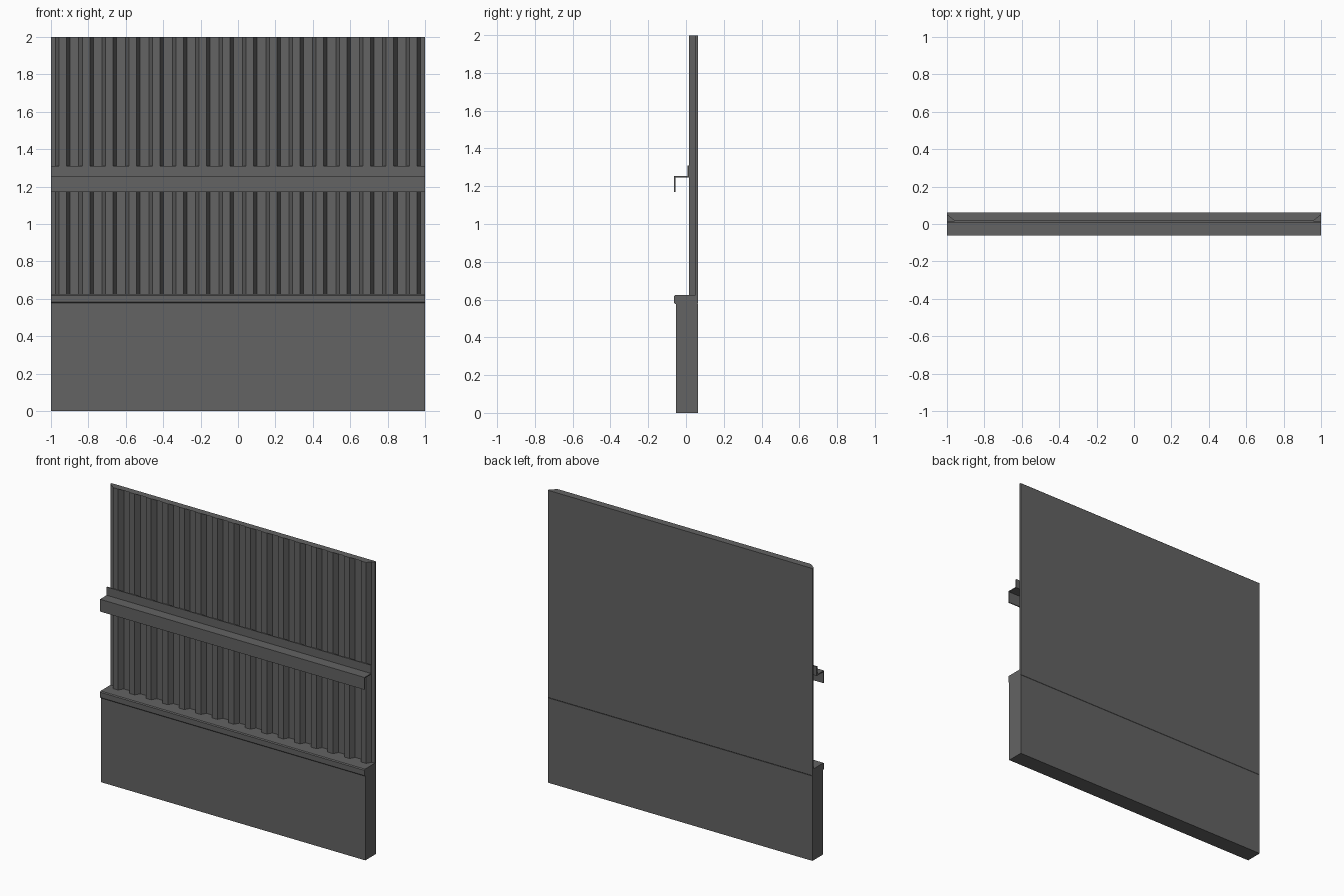
import bpy
import bmesh
from mathutils import Vector

cube = bpy.data.objects.get("Cube")
if cube:
    bpy.data.objects.remove(cube, do_unlink=True)

# Single dark grey finish
grey = bpy.data.materials.new("dark grey")
grey.use_nodes = True
colour = (0.125, 0.125, 0.125, 1)
grey.diffuse_color = colour
grey.node_tree.nodes["Principled BSDF"].inputs["Base Color"].default_value = colour

HALF = 1.0      # half width of the wall
BACK = 0.0625   # back plane
FRONT = 0.016   # front of the ribs
VALLEY = 0.05   # recess between the ribs


def extrude_outline(name, points, direction):
    """Fill an outline of 3D points and extrude it; a zero direction leaves a plate."""
    bm = bmesh.new()
    face = bm.faces.new([bm.verts.new(p) for p in points])
    if Vector(direction).length:
        result = bmesh.ops.extrude_face_region(bm, geom=[face], use_keep_orig=True)
        moved = [v for v in result["geom"] if isinstance(v, bmesh.types.BMVert)]
        bmesh.ops.translate(bm, verts=moved, vec=direction)
        bmesh.ops.recalc_face_normals(bm, faces=bm.faces)
    elif face.normal.z < 0:
        face.normal_flip()
    mesh = bpy.data.meshes.new(name)
    bm.to_mesh(mesh)
    bm.free()
    mesh.materials.append(grey)
    obj = bpy.data.objects.new(name, mesh)
    bpy.context.collection.objects.link(obj)
    return obj


def along_width(name, profile):
    """Run a (y, z) profile across the whole width."""
    points = [(-HALF, y, z) for y, z in profile]
    return extrude_outline(name, points, (2 * HALF, 0, 0))


# Plinth below the cladding
along_width("base_plinth", [(-0.053, 0), (BACK, 0), (BACK, 0.58), (-0.053, 0.58)])

# Ledge with slightly eased long edges
low, high, c = 0.577, 0.625, 0.006
along_width("ledge", [
    (-BACK + c, low), (BACK - c, low), (BACK, low + c), (BACK, high - c),
    (BACK - c, high), (-BACK + c, high), (-BACK, high - c), (-BACK, low + c)])

# Corrugated cladding: sixteen trapezoid ribs on a flat back
ribs = 16
pitch = 2 * HALF / ribs
foot, crest = 0.0235, 0.0425
outline = [(-HALF, VALLEY)]
for i in range(ribs):
    x = -HALF + i * pitch
    outline += [(x + foot, VALLEY), (x + crest, FRONT),
                (x + pitch - crest, FRONT), (x + pitch - foot, VALLEY)]
outline += [(HALF, VALLEY), (HALF, BACK), (-HALF, BACK)]
extrude_outline("corrugated_panel", [(x, y, 0.61) for x, y in outline], (0, 0, 1.389))

# Flat cap closing the top of the ribs
cap = [(-HALF, BACK), (-HALF, VALLEY), (-HALF + crest, FRONT),
       (HALF - crest, FRONT), (HALF, VALLEY), (HALF, BACK)]
extrude_outline("top_cap", [(x, y, 2.0) for x, y in cap], (0, 0, 0))

# Folded rail: upright flange, shelf and hanging lip
t = 0.007
shelf = 1.254
along_width("rail", [
    (FRONT, 1.31), (FRONT - t, 1.31), (FRONT - t, shelf), (-BACK, shelf),
    (-BACK, 1.17), (-BACK + t, 1.17), (-BACK + t, shelf - t), (FRONT, shelf - t)])
